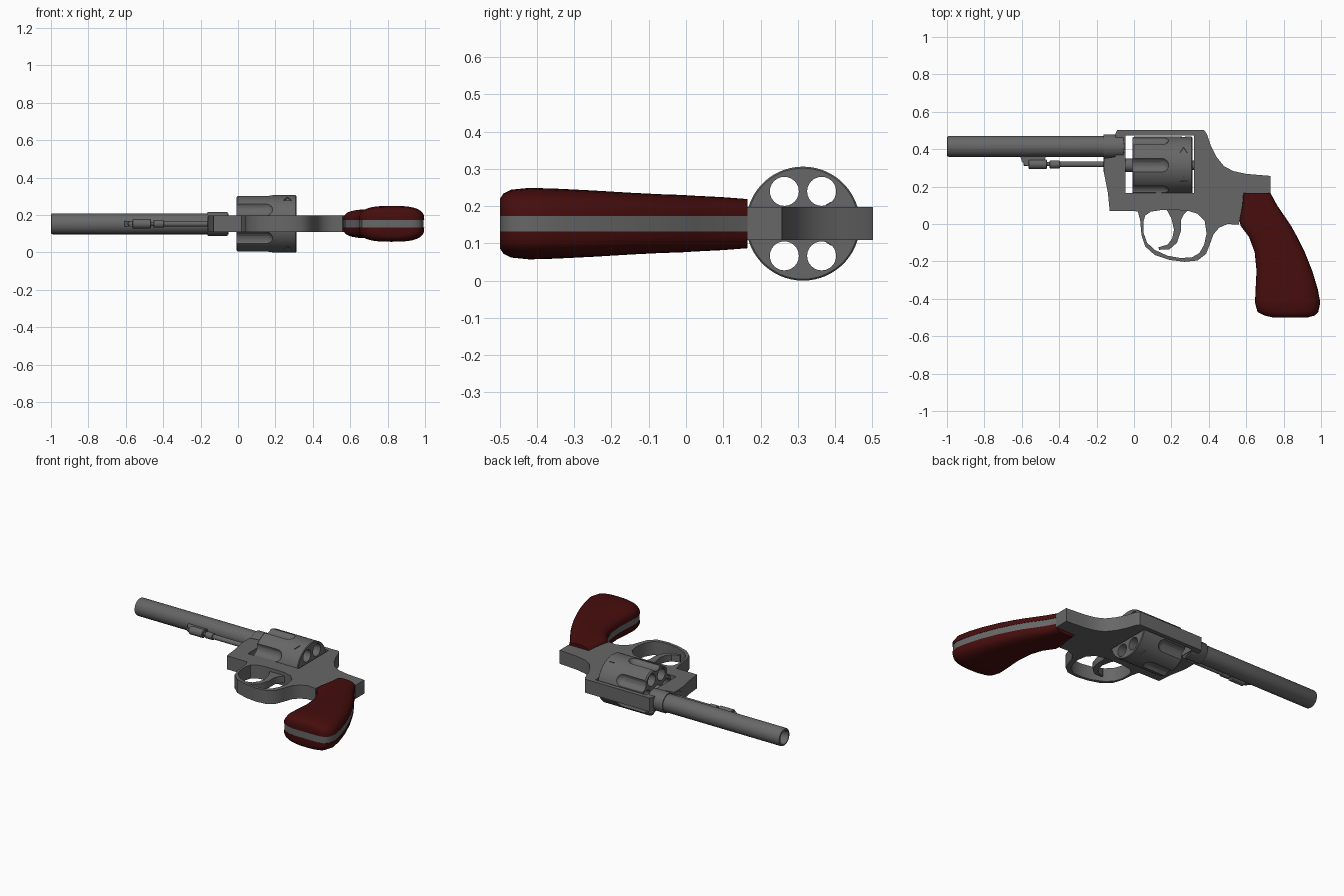
import bpy, bmesh, math
from mathutils import Matrix, Vector

if "Cube" in bpy.data.objects:
    bpy.data.objects.remove(bpy.data.objects["Cube"])

ZC = 0.153          # mid plane of the model
CY = 0.314          # height of the drum axis
BY = 0.415          # height of the barrel axis


def material(name, rgb):
    m = bpy.data.materials.new(name)
    m.diffuse_color = (*rgb, 1)
    m.use_nodes = True
    m.node_tree.nodes["Principled BSDF"].inputs["Base Color"].default_value = m.diffuse_color
    return m


STEEL = material("steel_grey", (0.135, 0.135, 0.135))
RED = material("dark_red_grip", (0.062, 0.004, 0.004))


def finish(name, bm, mat, angle=35):
    bmesh.ops.remove_doubles(bm, verts=bm.verts, dist=1e-5)
    bmesh.ops.recalc_face_normals(bm, faces=bm.faces)
    me = bpy.data.meshes.new(name)
    bm.to_mesh(me)
    bm.free()
    ob = bpy.data.objects.new(name, me)
    bpy.context.collection.objects.link(ob)
    if mat:
        me.materials.append(mat)
        smooth(ob, angle)
    return ob


def select(ob):
    bpy.ops.object.select_all(action='DESELECT')
    ob.select_set(True)
    bpy.context.view_layer.objects.active = ob


def smooth(ob, angle=35):
    select(ob)
    bpy.ops.object.shade_smooth_by_angle(angle=math.radians(angle))


def plate(name, loops, half, mat=STEEL):
    """Flat outline with optional holes, extruded both ways from the mid plane."""
    cu = bpy.data.curves.new(name, 'CURVE')
    cu.dimensions, cu.fill_mode, cu.extrude = '2D', 'BOTH', half
    for pts in loops:
        sp = cu.splines.new('POLY')
        sp.points.add(len(pts) - 1)
        for p, (x, y) in zip(sp.points, pts):
            p.co = (x, y, 0, 1)
        sp.use_cyclic_u = True
    tmp = bpy.data.objects.new(name + "_curve", cu)
    bpy.context.collection.objects.link(tmp)
    bpy.context.view_layer.update()
    me = tmp.evaluated_get(bpy.context.evaluated_depsgraph_get()).to_mesh()
    bm = bmesh.new()
    bm.from_mesh(me)
    bpy.data.objects.remove(tmp)
    bmesh.ops.translate(bm, verts=bm.verts, vec=(0, 0, ZC))
    return finish(name, bm, mat)


def lathe(name, profile, y, closed=False, n=40):
    """Revolve (x, radius) points about an axis along x."""
    bm = bmesh.new()
    vs = [bm.verts.new((x, y + r, ZC)) for x, r in profile]
    es = [bm.edges.new(p) for p in zip(vs, vs[1:])]
    if closed:
        es.append(bm.edges.new((vs[-1], vs[0])))
    bmesh.ops.spin(bm, geom=vs + es, cent=(0, y, ZC), axis=(1, 0, 0),
                   angle=math.tau, steps=n)
    return finish(name, bm, STEEL)


def rod(name, x0, x1, r, y, bev=0.004, n=24):
    return lathe(name, [(x0, 0), (x0, r - bev), (x0 + bev, r),
                        (x1 - bev, r), (x1, r - bev), (x1, 0)], y, n=n)


# Frame with trigger guard: one outline, window for the drum and finger hole
outline = [(-0.10, 0.48), (-0.09, 0.502), (0.375, 0.502), (0.39, 0.48), (0.41, 0.42),
           (0.44, 0.36), (0.48, 0.31), (0.53, 0.283), (0.60, 0.268), (0.73, 0.257),
           (0.73, 0.165), (0.585, 0.165), (0.58, 0.10), (0.565, 0.02), (0.56, -0.004),
           (0.50, 0.0), (0.455, -0.02), (0.425, -0.055), (0.405, -0.11), (0.385, -0.16),
           (0.34, -0.195), (0.27, -0.202), (0.19, -0.192), (0.11, -0.165), (0.06, -0.12),
           (0.04, -0.06), (0.033, 0.02), (0.02, 0.068), (-0.13, 0.07), (-0.14, 0.17),
           (-0.16, 0.27), (-0.16, 0.35), (-0.10, 0.36)]
window = [(-0.045, 0.165), (0.32, 0.165), (0.32, 0.474), (-0.045, 0.474)]
finger = [(0.06, 0.045), (0.09, 0.066), (0.15, 0.075), (0.28, 0.073), (0.34, 0.055),
          (0.378, 0.015), (0.388, -0.05), (0.375, -0.11), (0.35, -0.155), (0.31, -0.178),
          (0.25, -0.182), (0.18, -0.17), (0.11, -0.138), (0.07, -0.10), (0.052, -0.05),
          (0.05, 0.01)]
plate("frame", [outline, window, finger], 0.044)

# Trigger
plate("trigger", [[(0.17, 0.085), (0.20, 0.03), (0.214, -0.03), (0.205, -0.075),
                   (0.18, -0.11), (0.13, -0.125), (0.135, -0.138), (0.19, -0.135),
                   (0.23, -0.10), (0.25, -0.04), (0.25, 0.02), (0.265, 0.05),
                   (0.30, 0.085)]], 0.022)

# Barrel tube, collar and parts beneath
lathe("barrel", [(-1, 0.043), (-0.998, 0.053), (-0.992, 0.056), (-0.05, 0.056),
                 (-0.05, 0.043)], BY, closed=True)
lathe("barrel_collar", [(-0.163, 0.05), (-0.163, 0.062), (-0.16, 0.064), (-0.055, 0.064),
                        (-0.055, 0.05)], BY, closed=True)
rod("rod_socket", -0.163, -0.055, 0.043, 0.318)
rod("ejector_rod", -0.44, -0.05, 0.015, 0.319)
rod("ejector_rod_head", -0.452, -0.395, 0.021, 0.319)
rod("rod_latch", -0.565, -0.465, 0.026, 0.32)
rod("rod_latch_pin", -0.59, -0.44, 0.011, 0.32)
plate("latch_lug", [[(-0.61, 0.368), (-0.60, 0.335), (-0.58, 0.312), (-0.55, 0.31),
                     (-0.48, 0.33), (-0.47, 0.368)]], 0.014)

# Drum with chambers, flutes and small stop notches
drum = lathe("drum", [(-0.008, 0), (-0.008, 0.146), (0.0, 0.153), (0.308, 0.153),
                      (0.312, 0.149), (0.312, 0)], CY, n=60)
bm = bmesh.new()
to_x = Matrix.Rotation(math.pi / 2, 4, 'Y')


def around(angle, radius, x):
    a = math.radians(angle)
    return Matrix.Translation((x, CY + radius * math.cos(a), ZC + radius * math.sin(a)))


for k in range(6):
    bmesh.ops.create_cone(bm, cap_ends=True, segments=24, radius1=0.039, radius2=0.039,
                          depth=0.6, matrix=around(60 * k, 0.1, 0.15) @ to_x)
    flute = bmesh.ops.create_uvsphere(bm, u_segments=24, v_segments=12, radius=0.045,
                                      matrix=around(60 * k + 30, 0.173, 0.145) @ to_x)
    for v in flute['verts']:
        if v.co.x < 0.144:
            v.co.x -= 0.3
    turn = Matrix.Rotation(math.radians(60 * k), 4, 'X')
    bmesh.ops.create_cone(bm, cap_ends=True, segments=3, radius1=0.024, radius2=0.024,
                          depth=0.02, matrix=around(60 * k, 0.157, 0.265) @ turn
                          @ Matrix.Rotation(-math.pi / 2, 4, 'X'))
cutter = finish("drum_cutter", bm, None)
cutter.hide_render = True
mod = drum.modifiers.new("cut", 'BOOLEAN')
mod.operation, mod.solver, mod.object = 'DIFFERENCE', 'EXACT', cutter
select(drum)
bpy.ops.object.modifier_apply(modifier=mod.name)
bpy.data.objects.remove(cutter)
smooth(drum, 30)
rod("drum_front_pin", -0.05, 0.0, 0.036, CY)
rod("drum_rear_pin", 0.30, 0.33, 0.026, CY)

# Grip stations from top to bottom: y, front x, back x, panel thickness
stations = [(0.165, 0.585, 0.73, 0.045), (0.10, 0.58, 0.765, 0.05),
            (0.02, 0.564, 0.82, 0.054), (-0.01, 0.57, 0.84, 0.056),
            (-0.07, 0.615, 0.873, 0.058), (-0.15, 0.645, 0.913, 0.062),
            (-0.25, 0.655, 0.953, 0.068), (-0.35, 0.65, 0.983, 0.073),
            (-0.42, 0.647, 0.996, 0.075), (-0.47, 0.66, 0.985, 0.07),
            (-0.49, 0.70, 0.965, 0.06), (-0.499, 0.74, 0.93, 0.046)]
CORE = 0.021

# Metal backbone between the grip panels
plate("grip_backbone", [[(a + 0.003, y) for y, a, b, h in stations]
                        + [(b - 0.003, y) for y, a, b, h in reversed(stations)]], CORE)

# Rounded grip panels, one on each side
for side, name in ((1, "grip_panel_left"), (-1, "grip_panel_right")):
    bm = bmesh.new()
    rings = []
    for y, a, b, h in stations:
        ring = []
        for i in range(17):
            t = math.pi * i / 16
            c, s = math.cos(t), max(math.sin(t), 0)
            x = (a + b) / 2 + (b - a) / 2 * math.copysign(abs(c) ** 0.7, c)
            ring.append(bm.verts.new((x, y, ZC + side * (CORE + h * s ** 0.7))))
        rings.append(ring)
    for r, q in zip(rings, rings[1:]):
        for i in range(17):
            j = (i + 1) % 17
            bm.faces.new((r[i], r[j], q[j], q[i]))
    bm.faces.new(rings[0])
    bm.faces.new(rings[-1])
    finish(name, bm, RED, 50)
